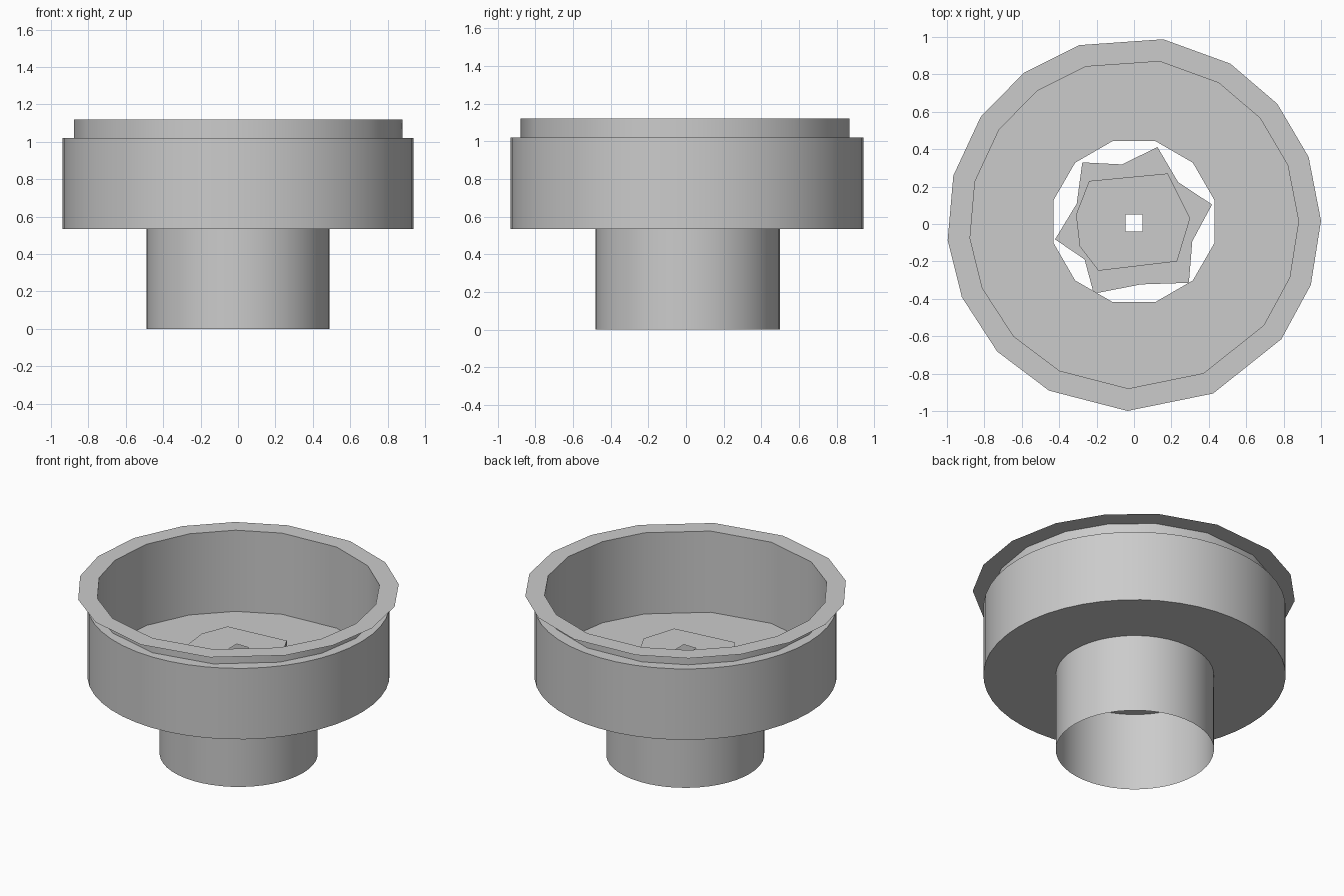
import bpy, bmesh, math
from mathutils import Vector

cube = bpy.data.objects.get("Cube")
if cube:
    bpy.data.objects.remove(cube)

grey = bpy.data.materials.new("plain grey")
grey.use_nodes = True
grey.diffuse_color = (0.6, 0.6, 0.6, 1)
grey.node_tree.nodes["Principled BSDF"].inputs["Base Color"].default_value = (0.6, 0.6, 0.6, 1)


def polar(angles, radius):
    return [Vector((radius * math.cos(math.radians(a)), radius * math.sin(math.radians(a))))
            for a in angles]


def circle(radius, sides=48, turn=0.0, cy=0.0):
    return [p + Vector((0, cy)) for p in polar([turn + 360 * i / sides for i in range(sides)], radius)]


def finish(name, bm):
    mesh = bpy.data.meshes.new(name)
    bm.to_mesh(mesh)
    bm.free()
    mesh.materials.append(grey)
    obj = bpy.data.objects.new(name, mesh)
    bpy.context.collection.objects.link(obj)
    bpy.ops.object.select_all(action='DESELECT')
    obj.select_set(True)
    bpy.context.view_layer.objects.active = obj
    bpy.ops.object.shade_smooth_by_angle(angle=math.radians(35))
    return obj


def wall(name, outline, low, high, inward=False):
    """Upright sheet that follows a closed outline."""
    bm = bmesh.new()
    bottom = [bm.verts.new((p.x, p.y, low)) for p in outline]
    top = [bm.verts.new((p.x, p.y, high)) for p in outline]
    n = len(outline)
    for i in range(n):
        j = (i + 1) % n
        face = [bottom[i], bottom[j], top[j], top[i]]
        bm.faces.new(face[::-1] if inward else face)
    return finish(name, bm)


def plate(name, outline, hole, z, up=1):
    """Flat sheet with one opening."""
    bm = bmesh.new()
    edges = []
    for loop in (outline, hole):
        verts = [bm.verts.new((p.x, p.y, z)) for p in loop]
        edges += [bm.edges.new((verts[i - 1], verts[i])) for i in range(len(verts))]
    bmesh.ops.triangle_fill(bm, edges=edges, use_beauty=True, normal=(0, 0, up))
    for f in bm.faces:
        f.normal_update()
        if f.normal.z * up < 0:
            f.normal_flip()
    return finish(name, bm)


# Shared outlines
rim_angles = [1, 21, 40, 59, 81, 107, 126, 145, 165, 185, 203, 223, 243, 268, 295, 322, 341]
rim_outer = polar(rim_angles, 1.0)
rim_inner = polar(rim_angles, 0.88)
body = circle(0.937, cy=0.005)
stem = circle(0.49, cy=0.008)
opening = circle(0.445, 12, 15, 0.013)

FLOOR, BASE, LEDGE, RIM = 0.565, 0.535, 1.02, 1.12

# Bowl: flat rim, inner wall, outer wall, ledge, floor and underside
plate("rim_flange", rim_outer, rim_inner, RIM)
wall("inner_wall", rim_inner, FLOOR, RIM)
wall("outer_wall", body, BASE, LEDGE)
plate("ledge", body, rim_inner, LEDGE)
plate("bowl_floor", rim_inner, opening, FLOOR)
plate("bowl_underside", body, opening, BASE, -1)
wall("floor_opening_edge", opening, BASE, FLOOR, inward=True)

# Hollow stem
wall("stem", stem, 0, BASE)

# Raised centre cap on a six-pointed flange
cap = [Vector(p) for p in ((0.3, 0.03), (0.18, 0.27), (-0.24, 0.23), (-0.31, 0.05),
                           (-0.29, -0.12), (-0.19, -0.25), (0.23, -0.2))]
cap_hole = circle(0.065, 4, 45, 0.005)
tips = [14, 73, 130, 191, 240, 313]
star = []
for i, a in enumerate(tips):
    b = tips[i + 1] if i < 5 else tips[0] + 360
    star += polar([a], 0.43) + polar([(a + b) / 2], 0.325)
plate("cap_flange", star, [p * 0.97 for p in cap], FLOOR - 0.01)
wall("cap_side", cap, FLOOR - 0.01, 0.72)
plate("cap_top", cap, cap_hole, 0.72)
